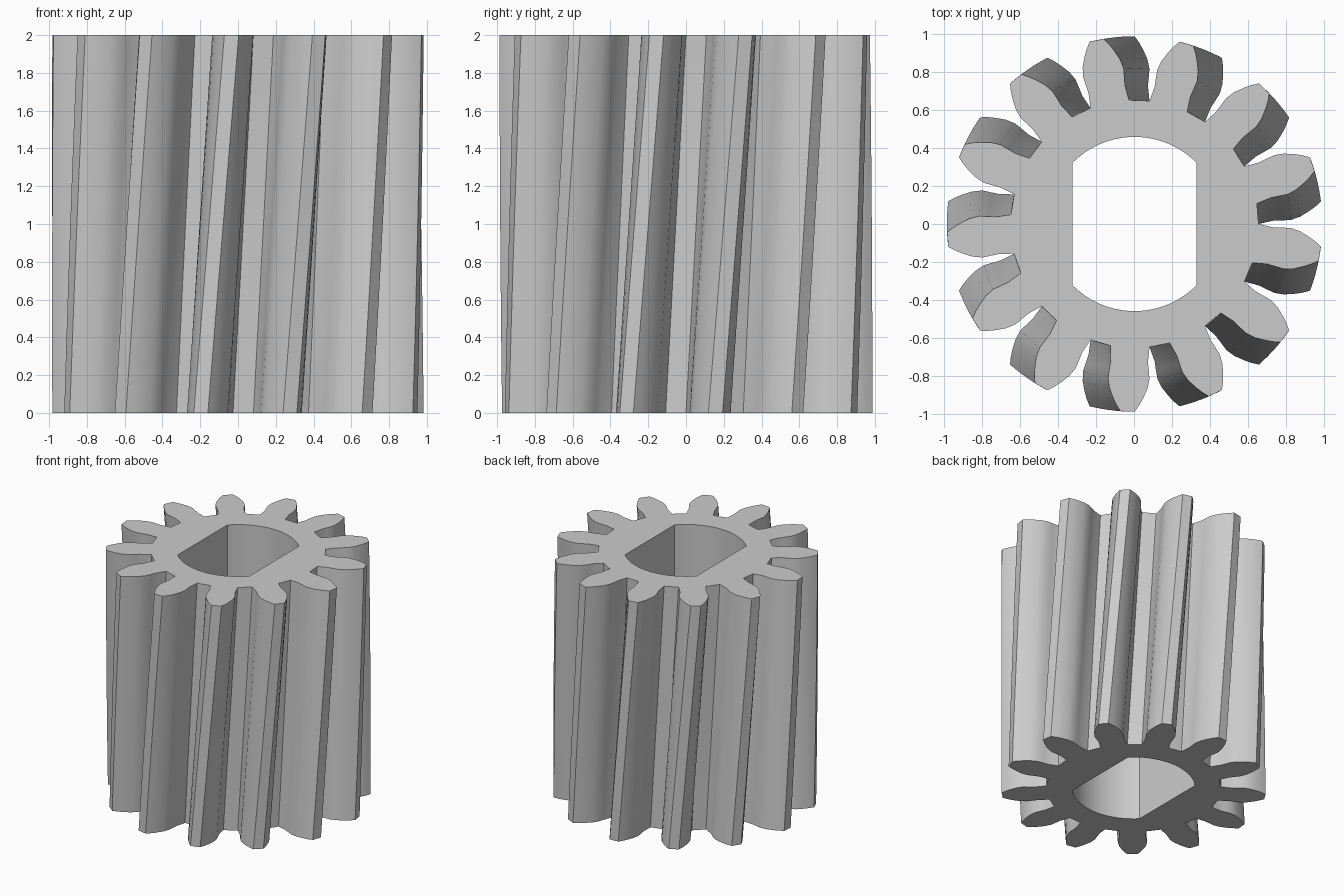
import bpy, bmesh
from math import radians, cos, sin, atan2, pi

TEETH = 13
HEIGHT = 2.0
TWIST = radians(9.5)
LAYERS = 12
CENTRE_X = 0.003
BORE_RADIUS, BORE_FLAT = 0.458, 0.326

# Half tooth profile, root to tip: (radius, half angle in degrees)
FLANK = [(0.652, 9.1), (0.73, 7.7), (0.77, 7.7), (0.82, 7.65),
         (0.87, 6.6), (0.92, 4.9), (0.955, 3.6), (0.987, 2.2)]

cube = bpy.data.objects.get("Cube")
if cube:
    bpy.data.objects.remove(cube, do_unlink=True)


def make_material(name, colour):
    mat = bpy.data.materials.new(name)
    mat.use_nodes = True
    mat.diffuse_color = colour
    mat.node_tree.nodes["Principled BSDF"].inputs["Base Color"].default_value = colour
    return mat


def gear_outline():
    """Polar outline of all teeth, one tooth centred on -x."""
    tooth = [(r, -radians(a)) for r, a in FLANK]
    tooth += [(r, radians(a)) for r, a in reversed(FLANK)]
    return [(r, a + pi + k * 2 * pi / TEETH) for k in range(TEETH) for r, a in tooth]


def bore_outline():
    """Polar outline of a round hole with two flat sides."""
    start = atan2((BORE_RADIUS**2 - BORE_FLAT**2) ** 0.5, BORE_FLAT)
    steps = 24
    arc = [start + (pi - 2 * start) * i / steps for i in range(steps + 1)]
    return [(BORE_RADIUS, a + turn) for turn in (0, pi) for a in arc]


def add_walls(bm, outline, layers, twist):
    """Stack turned copies of an outline and skin them; return bottom and top rings."""
    rings = []
    for i in range(layers + 1):
        t = i / layers
        turn = twist * (t - 0.5)
        rings.append([bm.verts.new((r * cos(a + turn) + CENTRE_X, r * sin(a + turn), HEIGHT * t))
                      for r, a in outline])
    n = len(outline)
    for low, high in zip(rings, rings[1:]):
        for j in range(n):
            k = (j + 1) % n
            bm.faces.new((low[j], low[k], high[k], high[j]))
    return rings[0], rings[-1]


def ring_edges(bm, ring):
    return [bm.edges.get((ring[i - 1], ring[i])) for i in range(len(ring))]


# Helical teeth outside, straight double-flat bore inside
bm = bmesh.new()
outer = add_walls(bm, gear_outline(), LAYERS, TWIST)
inner = add_walls(bm, bore_outline(), 1, 0)

# End faces between the teeth and the bore
for outer_ring, inner_ring, z in zip(outer, inner, (-1, 1)):
    edges = ring_edges(bm, outer_ring) + ring_edges(bm, inner_ring)
    bmesh.ops.triangle_fill(bm, use_beauty=True, use_dissolve=False,
                            edges=edges, normal=(0, 0, z))
bmesh.ops.recalc_face_normals(bm, faces=bm.faces)

mesh = bpy.data.meshes.new("helical_gear")
bm.to_mesh(mesh)
bm.free()
mesh.materials.append(make_material("light grey", (0.6, 0.6, 0.6, 1)))
gear = bpy.data.objects.new("helical_gear", mesh)
bpy.context.collection.objects.link(gear)

# Smooth flanks, crisp corners
bpy.ops.object.select_all(action="DESELECT")
gear.select_set(True)
bpy.context.view_layer.objects.active = gear
bpy.ops.object.shade_smooth_by_angle(angle=radians(30))
